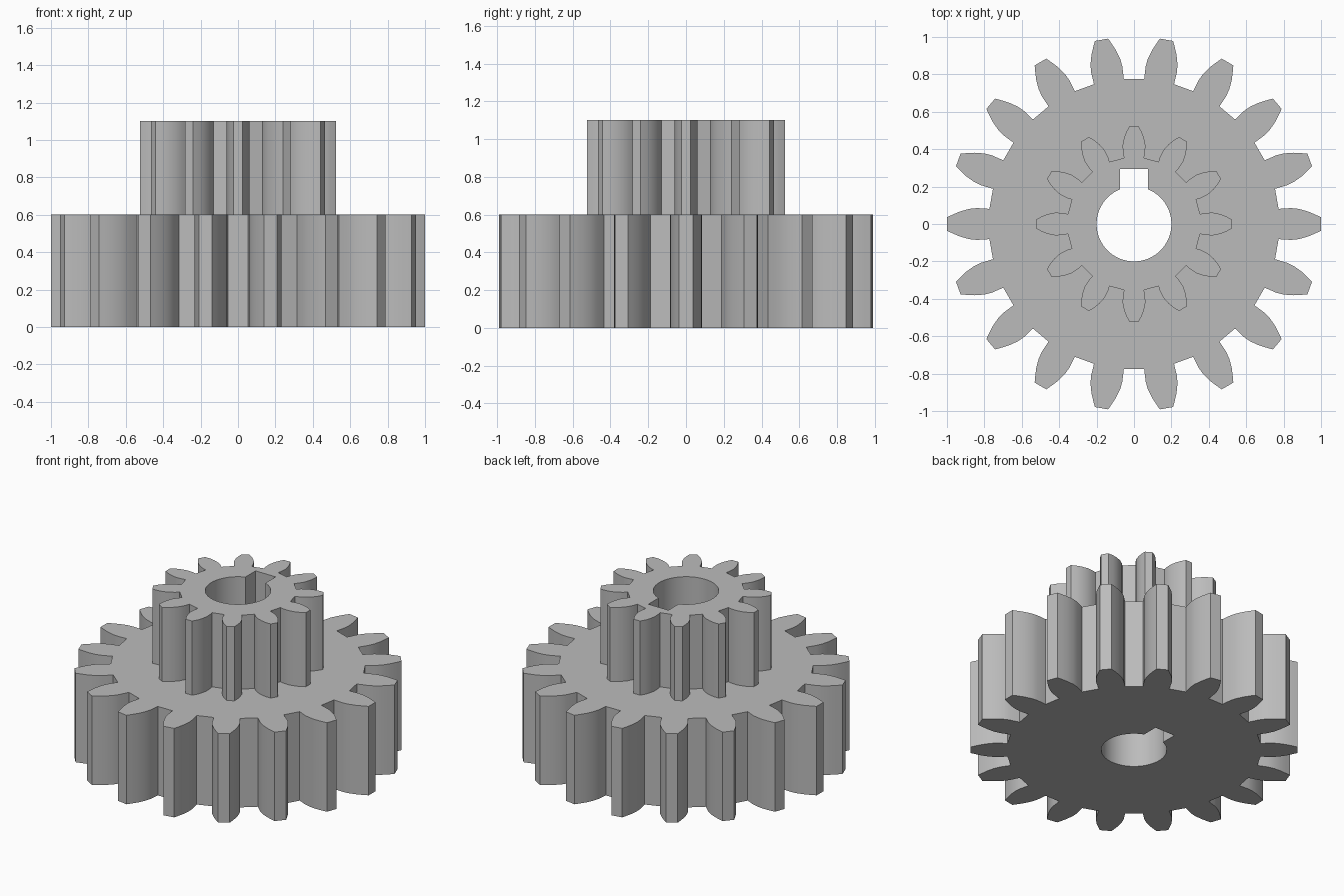
import bpy
import bmesh
from math import sin, cos, asin, tau, pi, radians
from mathutils import Vector, Matrix

if "Cube" in bpy.data.objects:
    bpy.data.objects.remove(bpy.data.objects["Cube"])

BORE_RADIUS = 0.2
KEY_HALF_WIDTH = 0.075
KEY_TOP = 0.294

steel = bpy.data.materials.new("grey_steel")
steel.use_nodes = True
GREY = (0.5, 0.5, 0.5, 1)
steel.diffuse_color = GREY
steel.node_tree.nodes["Principled BSDF"].inputs["Base Color"].default_value = GREY


def gear_outline(teeth, flank):
    """Repeat one tooth, given as (radius, half width) pairs from root to tip."""
    tooth = [Vector((r, -w)) for r, w in flank]
    tooth += [Vector((r, w)) for r, w in reversed(flank)]
    return [Matrix.Rotation(tau * i / teeth, 2) @ p
            for i in range(teeth) for p in tooth]


def bore_outline(steps=64):
    """Round shaft hole with a square keyway towards the back."""
    gap = asin(KEY_HALF_WIDTH / BORE_RADIUS)
    start, sweep = pi / 2 + gap, tau - 2 * gap
    arc = [Vector((cos(start + sweep * i / steps), sin(start + sweep * i / steps))) * BORE_RADIUS
           for i in range(steps + 1)]
    return arc + [Vector((KEY_HALF_WIDTH, KEY_TOP)), Vector((-KEY_HALF_WIDTH, KEY_TOP))]


def make_gear(name, teeth, flank, bottom, top):
    bm = bmesh.new()
    edges = []
    for outline in (gear_outline(teeth, flank), bore_outline()):
        verts = [bm.verts.new((p.x, p.y, bottom)) for p in outline]
        edges += [bm.edges.new((verts[i - 1], v)) for i, v in enumerate(verts)]
    # Fill between the outlines, then raise the flat shape into a solid
    bmesh.ops.triangle_fill(bm, edges=edges, use_beauty=True, normal=(0, 0, 1))
    raised = bmesh.ops.extrude_face_region(bm, geom=bm.faces[:], use_keep_orig=True)
    bmesh.ops.translate(bm, vec=(0, 0, top - bottom),
                        verts=[g for g in raised["geom"] if isinstance(g, bmesh.types.BMVert)])
    bmesh.ops.recalc_face_normals(bm, faces=bm.faces[:])
    mesh = bpy.data.meshes.new(name)
    bm.to_mesh(mesh)
    bm.free()
    mesh.materials.append(steel)
    gear = bpy.data.objects.new(name, mesh)
    bpy.context.collection.objects.link(gear)
    bpy.ops.object.select_all(action="DESELECT")
    gear.select_set(True)
    bpy.context.view_layer.objects.active = gear
    bpy.ops.object.shade_smooth_by_angle(angle=radians(25))


# Wide lower gear
make_gear("large_gear", 18,
          [(0.773, 0.081), (0.84, 0.085), (0.88, 0.081), (0.93, 0.067), (0.97, 0.05), (1.0, 0.036)],
          0, 0.6)
# Narrow upper gear
make_gear("small_gear", 12,
          [(0.353, 0.053), (0.38, 0.059), (0.42, 0.061), (0.46, 0.053), (0.49, 0.042), (0.523, 0.024)],
          0.6, 1.1)
